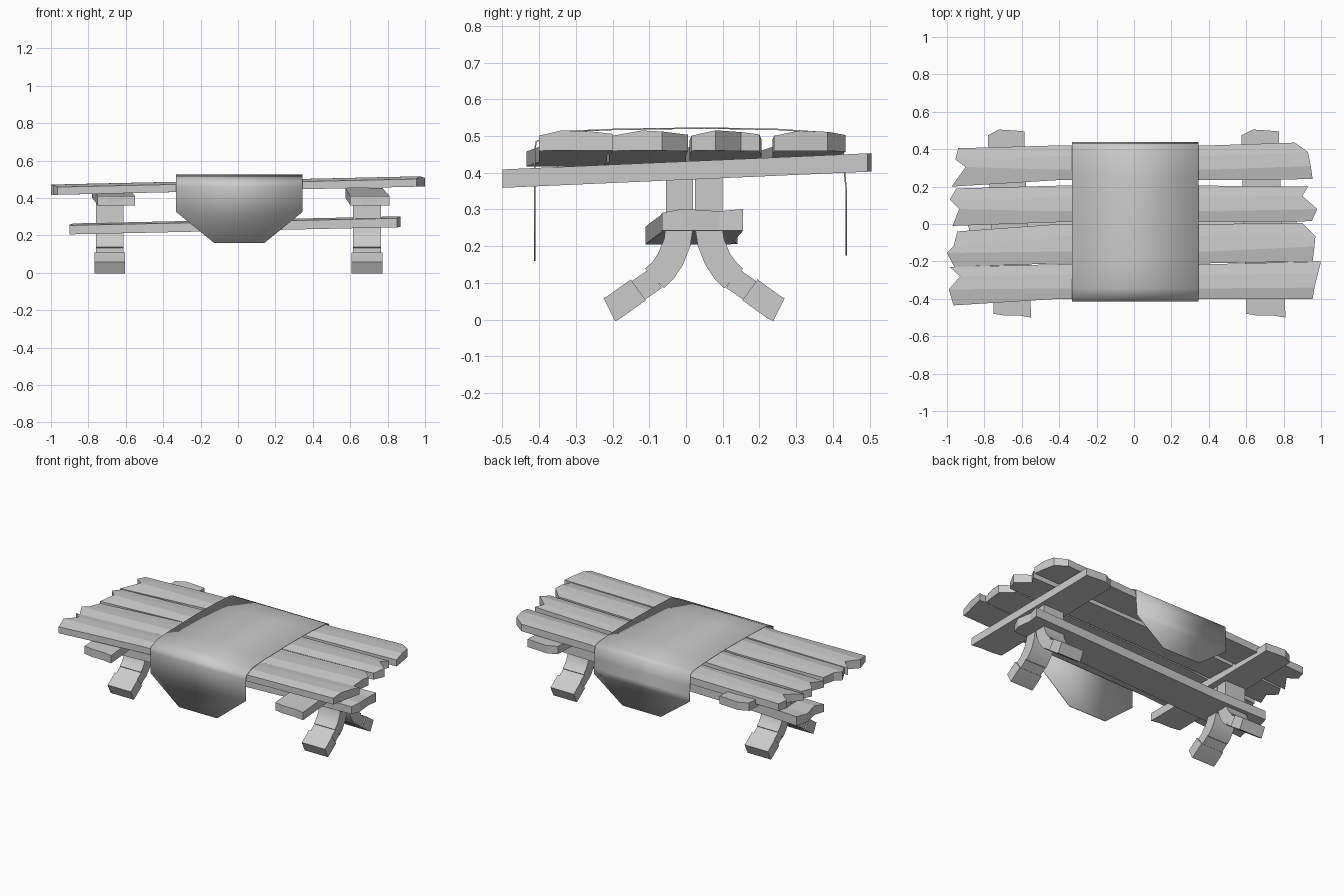
import bpy
import bmesh
import math
from mathutils import Vector

cube = bpy.data.objects.get("Cube")
if cube:
    bpy.data.objects.remove(cube, do_unlink=True)

grey = bpy.data.materials.new("plain_grey")
grey.use_nodes = True
grey.diffuse_color = (0.6, 0.6, 0.6, 1)
grey.node_tree.nodes["Principled BSDF"].inputs["Base Color"].default_value = grey.diffuse_color


def finish(name, bm, smooth=False):
    """Turn a bmesh into a named object with the shared material."""
    bmesh.ops.recalc_face_normals(bm, faces=bm.faces)
    mesh = bpy.data.meshes.new(name)
    bm.to_mesh(mesh)
    bm.free()
    mesh.materials.append(grey)
    obj = bpy.data.objects.new(name, mesh)
    bpy.context.collection.objects.link(obj)
    if smooth:
        bpy.ops.object.select_all(action="DESELECT")
        obj.select_set(True)
        bpy.context.view_layer.objects.active = obj
        bpy.ops.object.shade_smooth_by_angle(angle=math.radians(35))
    return obj


def loft(bm, rings):
    """Skin closed rings of points and cap both ends."""
    loops = [[bm.verts.new(p) for p in ring] for ring in rings]
    n = len(loops[0])
    for a, b in zip(loops, loops[1:]):
        for i in range(n):
            j = (i + 1) % n
            bm.faces.new((a[i], a[j], b[j], b[i]))
    half = n // 2
    for ring in (loops[0], loops[-1]):
        for i in range(half - 1):
            bm.faces.new((ring[i], ring[i + 1], ring[n - 2 - i], ring[n - 1 - i]))


def board(name, stations, z_start, z_end, thick, crown=(0, 0, 0, 0), swap=False):
    """Rough board: each station is a row of (along, across) points."""
    first = stations[0][0][0]
    span = stations[-1][0][0] - first

    def place(along, across, lift):
        z = z_start + (z_end - z_start) * (along - first) / span + lift
        return Vector((across, along, z) if swap else (along, across, z))

    rings = []
    for row in stations:
        top = [place(a, c, thick + k) for (a, c), k in zip(row, crown)]
        bottom = [place(a, c, 0) for a, c in row]
        rings.append(top + bottom[::-1])
    bm = bmesh.new()
    loft(bm, rings)
    return finish(name, bm)


def straight(along, low, high):
    return [(along, low + (high - low) * t) for t in (0, 0.3, 0.7, 1)]


# Table planks with splintered ends, listed from front to back
planks = {
    "front_plank": ([(-.965, -.435), (-.99, -.35), (-.93, -.28), (-.985, -.23)], (-.4, -.215),
                    [(.955, -.4), (.965, -.34), (.985, -.26), (1, -.2)]),
    "middle_front_plank": ([(-.96, -.23), (-1, -.155), (-.965, -.12), (-.945, -.04)], (-.21, 0),
                           [(.955, -.2), (.965, -.12), (.97, -.065), (.9, .005)]),
    "middle_back_plank": ([(-.97, -.01), (-.935, .08), (-.985, .13), (-.95, .19)], (.01, .205),
                          [(.95, .015), (.98, .08), (.9, .15), (.93, .2)]),
    "back_plank": ([(-.975, .2), (-.9, .305), (-.955, .345), (-.94, .405)], (.235, .42),
                   [(.955, .24), (.945, .31), (.93, .385), (.86, .435)]),
}
for name, (left, (low, high), right) in planks.items():
    rows = [left, straight(-.4, low, high), straight(.4, low, high), right]
    board(name, rows, .417, .46, .045, (-.004, .01, .007, 0))

# Cross beams under the planks
for side, front, back in (("left", (.6, .81), (.575, .775)), ("right", (-.75, -.55), (-.78, -.585))):
    rows = [straight(-.49, *front), straight(.44, *back), straight(.49, *back)]
    rows[0] = [(a - d, c) for (a, c), d in zip(rows[0], (-.01, 0, 0, .01))]
    rows[-1] = [(a + d, c) for (a, c), d in zip(rows[-1], (-.015, .015, .01, .005))]
    board(side + "_cross_beam", rows, .36, .402, .05, swap=True)

# Long stretcher joining the legs
board("stretcher", [[(-.9, -.11), (-.88, -.04), (-.9, .06), (-.88, .14)],
                    straight(-.5, -.1, .13), straight(.5, -.07, .15),
                    [(.85, -.065), (.87, -.01), (.86, .09), (.87, .155)]],
      .205, .243, .052, (-.004, .006, 0, .006))


def leg_piece(bm, path, depth, x, width, flip):
    """Sweep a rectangle along a (y, z) path, flipped about the leg centre."""
    pts = [Vector(p) for p in path]
    rings = []
    for i, p in enumerate(pts):
        d = (pts[min(i + 1, len(pts) - 1)] - pts[max(i - 1, 0)]).normalized()
        n = Vector((-d.y, d.x)) * depth / 2
        ring = []
        for q, s in ((p + n, -1), (p + n, 1), (p - n, 1), (p - n, -1)):
            ring.append((x + s * width / 2, .022 + flip * (q.x - .022), q.y))
        rings.append(ring)
    loft(bm, rings)


# Splayed legs: curved post, collar and foot
post = [(-.018, .39), (-.018, .25), (-.024, .21), (-.042, .165), (-.062, .135), (-.086, .112)]
collar = [(-.083, .112), (-.133, .077)]
foot = [(-.13, .081), (-.197, .033), (-.209, .027)]
for side, x in (("left", .69), ("right", -.685)):
    for end, flip in (("front", 1), ("back", -1)):
        bm = bmesh.new()
        leg_piece(bm, post, .074, x, .148, flip)
        leg_piece(bm, collar, .062, x, .148, flip)
        leg_piece(bm, foot, .07, x, .164, flip)
        finish(side + "_" + end + "_leg", bm, smooth=True)

# Cloth runner: draped strip with tapered hanging ends
runner = [(-.412, .16, .6), (-.412, .325, 0), (-.412, .46, 0), (-.408, .485, 0), (-.345, .512, 0),
          (-.2, .518, 0), (.05, .522, 0), (.25, .518, 0), (.4, .508, 0), (.428, .495, 0),
          (.43, .42, 0), (.436, .36, 0), (.436, .325, 0), (.436, .175, .6)]
bm = bmesh.new()
previous = None
for y, z, taper in runner:
    row = [bm.verts.new((.007 + s * .338 * (1 - taper), y, z)) for s in (-1, 1)]
    if previous:
        bm.faces.new((previous[0], previous[1], row[1], row[0]))
    previous = row
cloth = finish("cloth_runner", bm, smooth=True)
solid = cloth.modifiers.new("thickness", "SOLIDIFY")
solid.thickness = .004
solid.offset = 0
